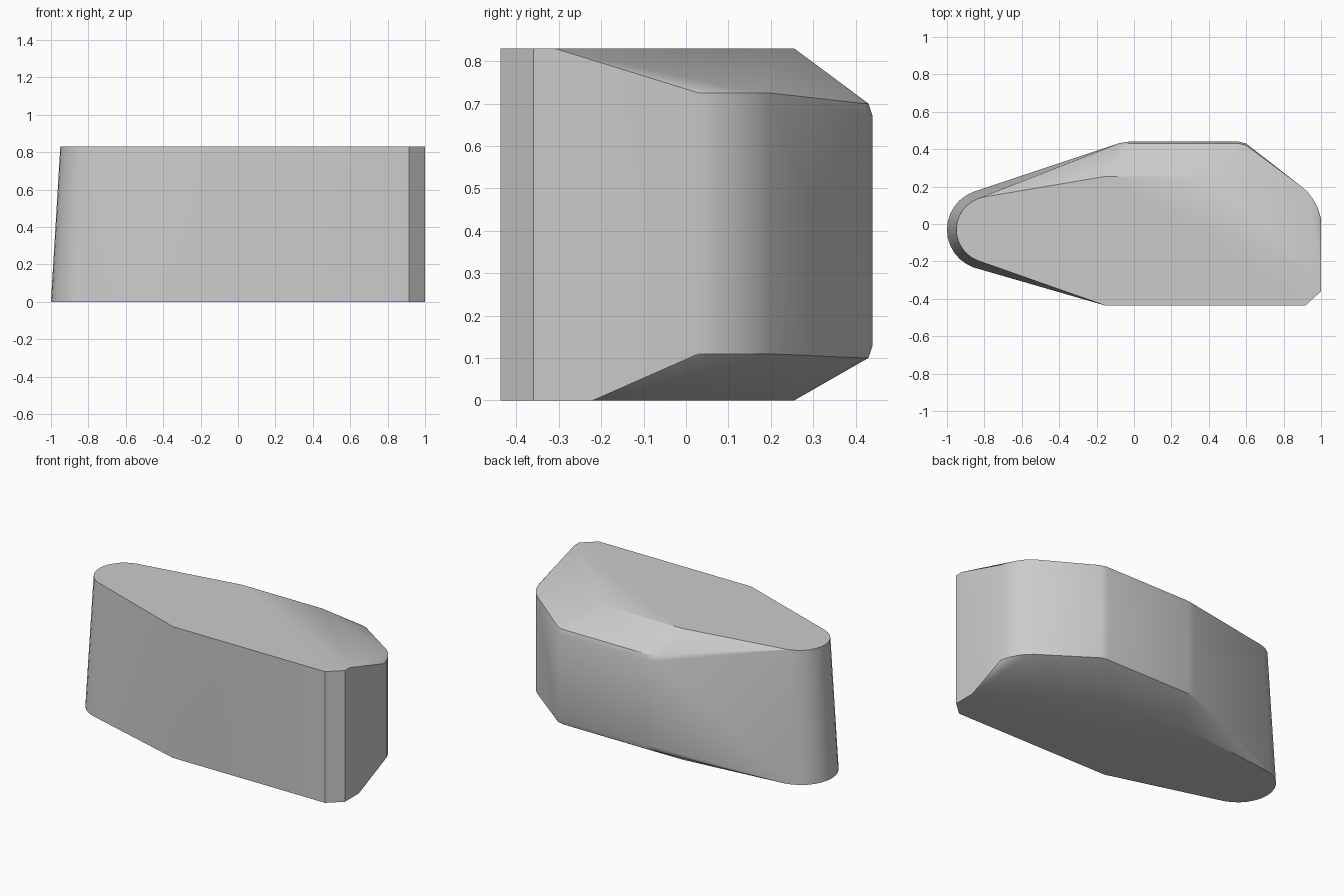
import bpy, bmesh
from math import sin, cos, radians

cube = bpy.data.objects.get("Cube")
if cube:
    bpy.data.objects.remove(cube)

HEIGHT = 0.83
NOSE_Y = -0.03

grey = bpy.data.materials.new("plain grey")
grey.use_nodes = True
colour = (0.6, 0.6, 0.6, 1)
grey.diffuse_color = colour
grey.node_tree.nodes["Principled BSDF"].inputs["Base Color"].default_value = colour


def nose(radius, tip, z, steps=18):
    """Rounded nose arc at the -x end."""
    span = 105
    arc = []
    for i in range(steps + 1):
        a = radians(180 - span + 2 * span * i / steps)
        arc.append((tip + radius + radius * cos(a), NOSE_Y + radius * sin(a), z))
    return arc


points = []

# flat top and bottom outlines
front_and_back = [(-0.15, -0.437), (0.915, -0.437), (1, -0.36), (-0.15, 0.255), (0.41, 0.255)]
for z, radius, tip, side_y in ((0, 0.215, -1, -0.22), (HEIGHT, 0.177, -0.95, -0.31)):
    points += nose(radius, tip, z)
    points += [(x, y, z) for x, y in front_and_back + [(1, side_y)]]

# rounded shoulder at the back left corner, upper and lower rims
shoulder = [(1, 0.03), (0.985, 0.08), (0.96, 0.13), (0.93, 0.17), (0.9, 0.197)]
for z in (0.11, 0.725):
    points += [(x, y, z) for x, y in shoulder]

# back wall with softened rims and ends
for z, y in ((0.10, 0.43), (0.13, 0.44), (0.67, 0.44), (0.70, 0.43)):
    points += [(-0.08, y - 0.008, z), (-0.03, y, z), (0.56, y, z), (0.60, y - 0.01, z)]

# skin the outlines into one solid block
bm = bmesh.new()
for p in points:
    bm.verts.new(p)
hull = bmesh.ops.convex_hull(bm, input=bm.verts[:])
spare = {v for v in hull["geom_interior"] + hull["geom_unused"] if isinstance(v, bmesh.types.BMVert)}
bmesh.ops.delete(bm, geom=list(spare), context="VERTS")
bmesh.ops.dissolve_limit(bm, angle_limit=radians(0.5), verts=bm.verts[:], edges=bm.edges[:])
bmesh.ops.recalc_face_normals(bm, faces=bm.faces[:])

mesh = bpy.data.meshes.new("tapered_block")
bm.to_mesh(mesh)
bm.free()
mesh.materials.append(grey)
block = bpy.data.objects.new("tapered_block", mesh)
bpy.context.collection.objects.link(block)

# smooth the rounded parts, keep the hard edges
bpy.ops.object.select_all(action="DESELECT")
block.select_set(True)
bpy.context.view_layer.objects.active = block
bpy.ops.object.shade_smooth_by_angle(angle=radians(30))
